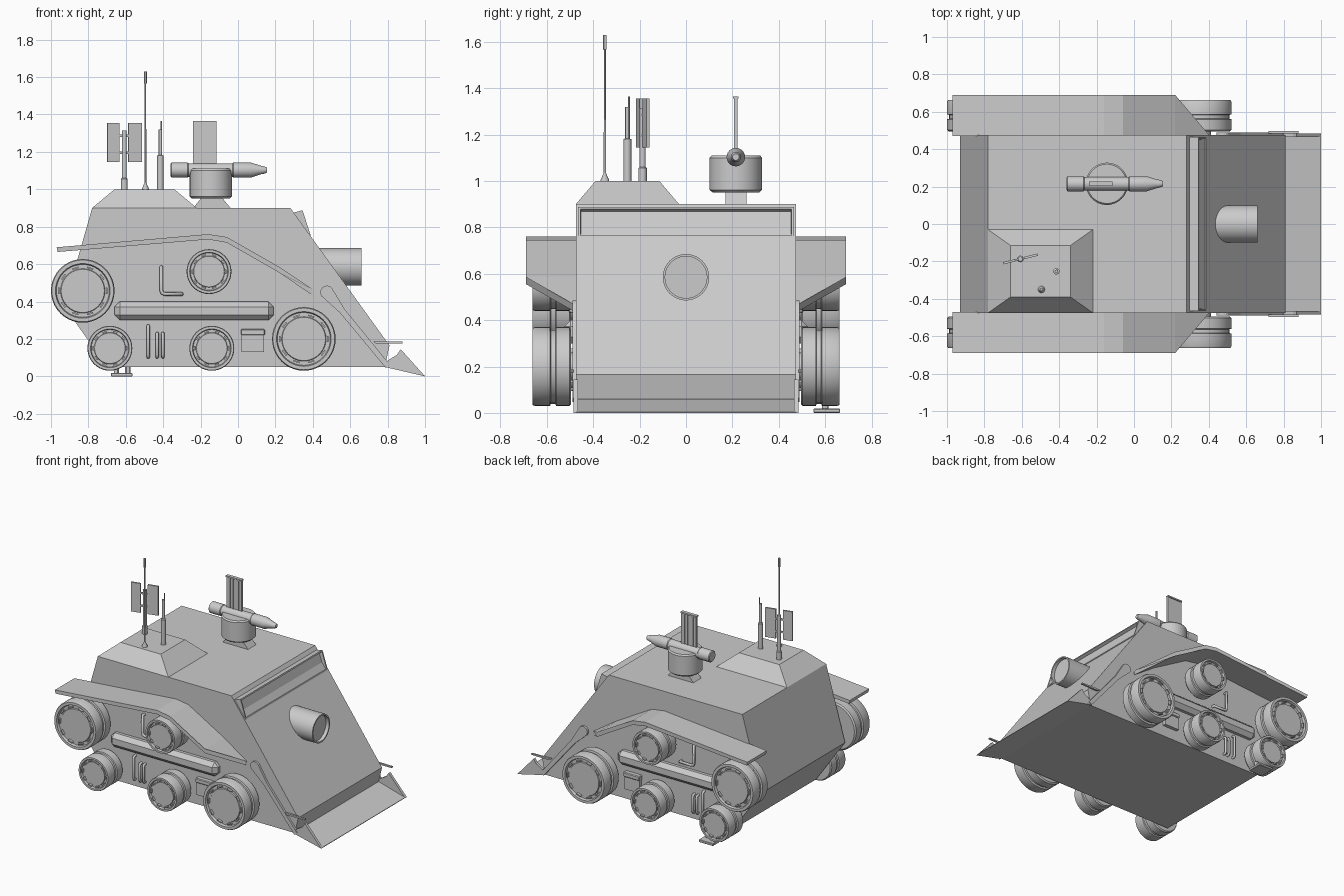
import bpy, bmesh, math
from mathutils import Vector, Matrix

if "Cube" in bpy.data.objects:
    bpy.data.objects.remove(bpy.data.objects["Cube"])


def finish(name, bm, mirror=False, smooth=True):
    bmesh.ops.recalc_face_normals(bm, faces=bm.faces)
    me = bpy.data.meshes.new(name)
    bm.to_mesh(me)
    bm.free()
    if smooth:
        for p in me.polygons:
            p.use_smooth = True
        me.set_sharp_from_angle(angle=math.radians(30))
    ob = bpy.data.objects.new(name, me)
    bpy.context.collection.objects.link(ob)
    if mirror:
        m = ob.modifiers.new("mirror", 'MIRROR')
        m.use_axis = (False, True, False)
    return ob


def prism(name, pts, y0, y1, mirror=False):
    """Extrude an (x, z) outline from y0 to y1."""
    bm = bmesh.new()
    f = bm.faces.new([bm.verts.new((x, y0, z)) for x, z in pts])
    r = bmesh.ops.extrude_face_region(bm, geom=[f])
    bmesh.ops.translate(bm, vec=(0, y1 - y0, 0),
                        verts=[v for v in r['geom'] if isinstance(v, bmesh.types.BMVert)])
    return finish(name, bm, mirror, False)


def box(name, lo, hi, bevel=0, mirror=False, turn=0, pivot=(0, 0, 0)):
    bm = bmesh.new()
    lo, hi = Vector(lo), Vector(hi)
    bmesh.ops.create_cube(bm, size=1, matrix=Matrix.Translation((lo + hi) / 2) @ Matrix.Diagonal((*(hi - lo), 1)))
    if bevel:
        bmesh.ops.bevel(bm, geom=bm.edges[:], offset=bevel, segments=1, affect='EDGES')
    if turn:
        bmesh.ops.rotate(bm, verts=bm.verts, cent=pivot, matrix=Matrix.Rotation(turn, 3, 'Z'))
    return finish(name, bm, mirror, False)


def lathe(name, prof, origin, axis=(0, 0, 1), seg=32, mirror=False):
    """Spin (radius, height) points round an axis."""
    bm = bmesh.new()
    rot = Vector((0, 0, 1)).rotation_difference(Vector(axis)).to_matrix()
    rings = []
    for r, h in prof:
        rings.append([bm.verts.new(Vector(origin) + rot @ Vector((
            r * math.cos(2 * math.pi * i / seg), r * math.sin(2 * math.pi * i / seg), h))) for i in range(seg)])
    for a, b in zip(rings, rings[1:]):
        for i in range(seg):
            j = (i + 1) % seg
            bm.faces.new((a[i], a[j], b[j], b[i]))
    bm.faces.new(rings[0])
    bm.faces.new(rings[-1])
    return finish(name, bm, mirror)


def pipe(name, pts, r, mirror=True):
    cu = bpy.data.curves.new(name, 'CURVE')
    cu.dimensions = '3D'
    cu.bevel_depth = r
    cu.bevel_resolution = 2
    cu.use_fill_caps = True
    s = cu.splines.new('POLY')
    s.points.add(len(pts) - 1)
    for p, c in zip(s.points, pts):
        p.co = (*c, 1)
    ob = bpy.data.objects.new(name, cu)
    bpy.context.collection.objects.link(ob)
    bpy.ops.object.select_all(action='DESELECT')
    ob.select_set(True)
    bpy.context.view_layer.objects.active = ob
    bpy.ops.object.convert(target='MESH')
    if mirror:
        m = bpy.context.object.modifiers.new("mirror", 'MIRROR')
        m.use_axis = (False, True, False)


# Hull and front scoop
prism("hull", [(-.78, .9), (.28, .9), (.81, .165), (.785, .05), (-.70, .05), (-.93, .375)], -.475, .475)
prism("scoop_floor", [(.78, .06), (.80, .06), (1, .004), (1, 0), (.785, .05)], -.475, .475)
prism("scoop_cheek", [(.785, .05), (.80, .085), (.85, .115), (.87, .145), (1, 0)], -.485, -.465, True)

# Windscreen frame with a sunken pane
win = prism("window_frame", [(.27, .86), (.30, .876), (.345, .888), (.388, .755), (.36, .74)], -.465, .465)
bm = bmesh.new()
bm.from_mesh(win.data)
front = max(bm.faces, key=lambda f: f.normal.x if abs(f.normal.y) < .1 and f.normal.z > 0 else -1)
bmesh.ops.inset_region(bm, faces=[front], thickness=.014)
bmesh.ops.inset_region(bm, faces=[front], thickness=.004, depth=-.022)
bm.to_mesh(win.data)
bm.free()

# Front headlamp
lathe("headlamp", [(.1, .40), (.1, .66), (.09, .66), (.09, .635)], (0, 0, .585), (1, 0, 0), 48)

# Fenders, front end cut back to the hull
fender = prism("fender", [(-.97, .69), (-.16, .76), (-.06, .745), (.22, .585), (.40, .465), (.395, .435),
                          (.22, .555), (-.06, .715), (-.16, .732), (-.965, .665)], -.47, -.69, True)
for v in fender.data.vertices:
    if v.co.x > .3:
        v.co.y = -.478 if v.co.y < -.5 else -.47

# Wheels with a tread groove, sunken hub and ring of raised marks
for i, (x, z, r) in enumerate([(-.83, .457, .17), (-.155, .56, .12), (-.685, .15, .12),
                               (-.14, .15, .12), (.352, .2, .17)]):
    prof = [(.35, .46), (.35, .495), (.94, .495), (1, .503), (1, .56), (.93, .563), (.93, .583),
            (1, .586), (1, .652), (.97, .662), (.86, .662), (.83, .645), (.70, .645), (.68, .652)]
    lathe(f"wheel_{i}", [(a * r, h) for a, h in prof], (x, 0, z), (0, -1, 0), 40, True)
    bm = bmesh.new()
    for k in range(10):
        m = (Matrix.Translation((x, -.652, z)) @ Matrix.Rotation(k * math.pi / 5, 4, 'Y')
             @ Matrix.Translation((r * .75, 0, 0)) @ Matrix.Diagonal((.008, .02, r * .2, 1)))
        bmesh.ops.create_cube(bm, size=1, matrix=m)
    finish(f"hub_marks_{i}", bm, True, False)

# Side pod, locker and handles
box("side_pod", (-.66, -.525, .30), (.19, -.44, .40), .028, True)
box("side_locker", (.02, -.5, .13), (.14, -.46, .25), 0, True)
box("locker_lid", (.015, -.508, .22), (.145, -.46, .252), .005, True)
pipe("corner_handle", [(-.41, -.46, .58), (-.41, -.495, .585), (-.41, -.497, .46), (-.405, -.497, .445),
                       (-.39, -.497, .44), (-.30, -.495, .44), (-.30, -.46, .44)], .01)
for i, (x, top) in enumerate([(-.48, .27), (-.432, .23), (-.402, .23)]):
    pipe(f"bar_handle_{i}", [(x, -.46, top), (x, -.49, top), (x, -.497, top - .012),
                             (x, -.497, .115), (x, -.49, .103), (x, -.46, .103)], .009)

# Paddle-shaped strap along the front edge
start, end = Vector((.475, .45)), Vector((.80, .055))
d = (end - start).normalized()
n = Vector((-d.y, d.x))
pts = [start + (n * math.cos(a) - d * math.sin(a)) * .035 for a in [k * math.pi / 8 for k in range(9)]]
pts += [start + d * .13 - n * .016, end - n * .014, end + n * .014, start + d * .13 + n * .016]
prism("front_strap", [tuple(p) for p in pts], -.47, -.49, True)
prism("front_rod", [(.72, .187), (.88, .185), (.88, .176), (.74, .174)], -.484, -.498, True)

# Step under one rear wheel, far side only
box("step_plate", (-.68, .55, 0), (-.565, .665, .018), .003)
for x in (-.65, -.59):
    lathe("step_post", [(.014, .01), (.014, .055)], (x, .6, 0), seg=12)

# Roof hatch block
bm = bmesh.new()
lo = [bm.verts.new(c) for c in [(-.78, -.475, .9), (-.22, -.475, .9), (-.22, -.03, .9), (-.78, -.03, .9)]]
hi = [bm.verts.new(c) for c in [(-.66, -.39, 1), (-.34, -.39, 1), (-.34, -.115, 1), (-.66, -.115, 1)]]
bm.faces.new(lo)
bm.faces.new(hi)
for i in range(4):
    bm.faces.new((lo[i], lo[(i + 1) % 4], hi[(i + 1) % 4], hi[i]))
finish("roof_block", bm, smooth=False)

# Antennas
mast = (-.608, -.187, 0)
lathe("panel_mast", [(.018, .99), (.018, 1.055), (.013, 1.06), (.013, 1.315)], mast, seg=16)
for a, b in ((-.095, -.028), (.022, .095)):
    box("antenna_panel", (mast[0] + a, mast[1] - .006, 1.145), (mast[0] + b, mast[1] + .006, 1.355), 0,
        turn=math.radians(14), pivot=mast)
for z in (1.19, 1.28):
    box("panel_bracket", (mast[0] - .04, mast[1] - .005, z), (mast[0] + .04, mast[1] + .005, z + .012), 0,
        turn=math.radians(14), pivot=mast)
lathe("whip_antenna", [(.02, .99), (.018, 1.005), (.005, 1.035), (.004, 1.565), (.008, 1.567), (.008, 1.63)],
      (-.495, -.35, 0), seg=12)
lathe("stub_antenna", [(.017, .99), (.017, 1.18), (.009, 1.183), (.009, 1.32)], (-.415, -.253, 0), seg=16)
lathe("stub_tip", [(.004, 1.18), (.004, 1.365)], (-.41, -.246, 0), seg=8)

# Turret: foot, drum, barrel and ribbed mast plate
cx, cy = -.145, .215
prism("turret_foot", [(-.24, .89), (-.24, .9), (-.195, .955), (-.085, .955), (-.04, .9), (-.04, .89)], .17, .26)
lathe("turret_drum", [(.10, .95), (.113, .962), (.113, 1.10), (.105, 1.11)], (cx, cy, 0), seg=48)
lathe("turret_barrel", [(.034, -.36), (.04, -.355), (.04, -.27), (.036, -.265), (.036, -.03), (.04, -.025),
                        (.04, .07), (.022, .125), (.022, .132), (.014, .155)], (0, cy, 1.103), (1, 0, 0), 24)
box("mast_plate", (-.24, .211, 1.10), (-.115, .219, 1.365))
box("mast_cap", (-.24, .203, 1.355), (-.115, .227, 1.365))
for k in range(6):
    x = -.235 + k * .0225
    box("mast_rib", (x, .208, 1.13), (x + .005, .222, 1.36))
